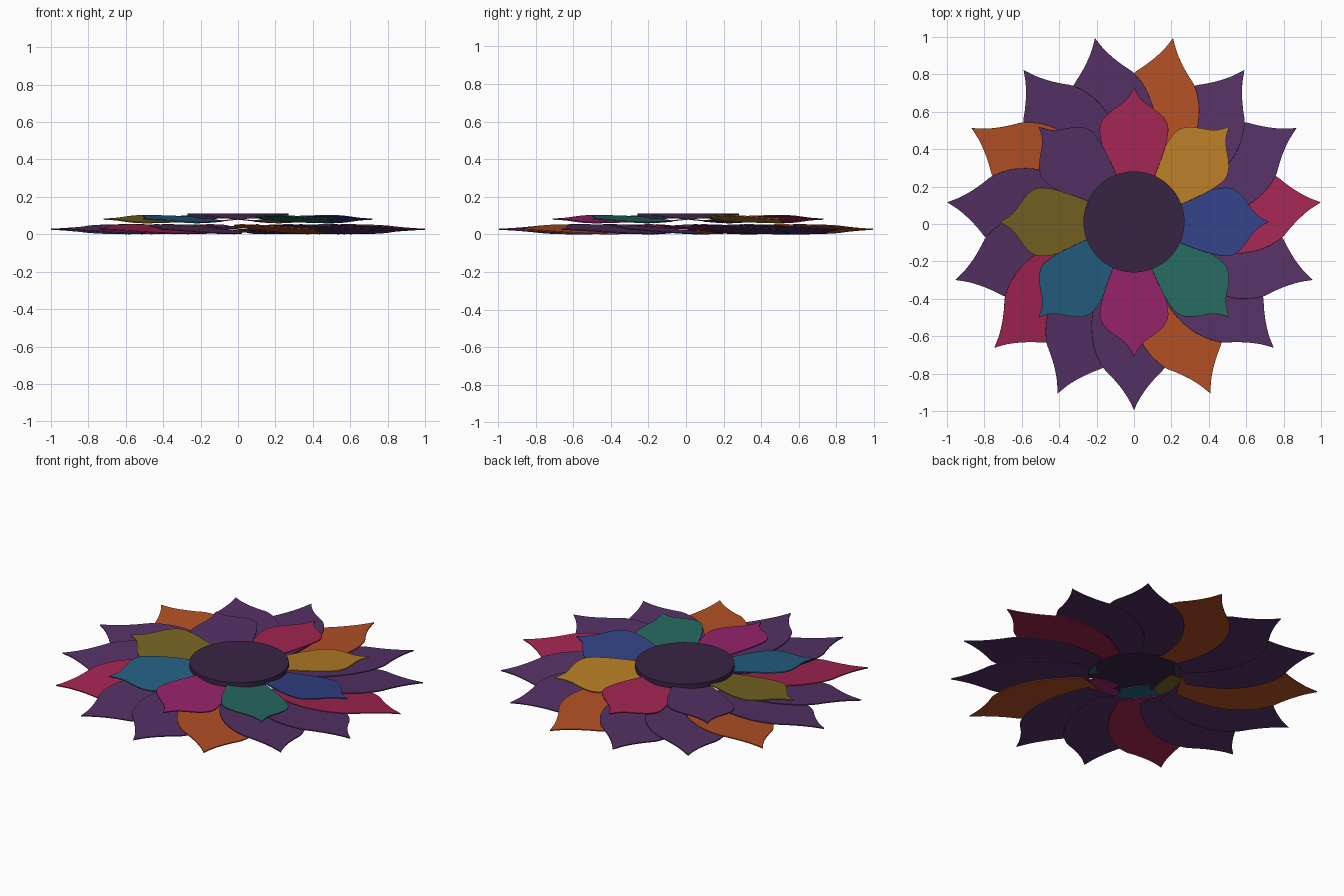
import bpy, bmesh, math
from mathutils import Matrix, Vector

if "Cube" in bpy.data.objects:
    bpy.data.objects.remove(bpy.data.objects["Cube"])

CENTRE_Y = 0.011
TILT = math.radians(6)


def material(name, r, g, b):
    def lin(c):
        c = c / 255
        return c / 12.92 if c <= 0.04045 else ((c + 0.055) / 1.055) ** 2.4
    m = bpy.data.materials.new(name)
    m.diffuse_color = (lin(r), lin(g), lin(b), 1)
    m.use_nodes = True
    m.node_tree.nodes["Principled BSDF"].inputs["Base Color"].default_value = m.diffuse_color
    return m


purple = material("purple", 85, 49, 101)
orange = material("orange", 180, 80, 37)
crimson = material("crimson", 162, 37, 82)
ochre = material("ochre", 182, 125, 38)
blue = material("blue", 49, 65, 133)
green = material("green", 38, 106, 97)
magenta = material("magenta", 153, 35, 108)
teal = material("teal", 36, 95, 129)
olive = material("olive", 119, 99, 35)
dark_purple = material("dark purple", 57, 36, 68)


def smooth_profile(points, steps=5):
    """Catmull-Rom curve through (radius, half width) points."""
    out = []
    for i in range(len(points) - 1):
        p0, p1 = Vector(points[max(i - 1, 0)]), Vector(points[i])
        p2, p3 = Vector(points[i + 1]), Vector(points[min(i + 2, len(points) - 1)])
        for s in range(steps):
            t = s / steps
            out.append(0.5 * (2 * p1 + (p2 - p0) * t + (2 * p0 - 5 * p1 + 4 * p2 - p3) * t * t
                              + (3 * p1 - p0 - 3 * p2 + p3) * t ** 3))
    return out


def petal(name, profile, tip, angle, z, mat, thick=0.006):
    """Flat pointed blade along +x, rolled about its own axis, then swung to angle."""
    half = smooth_profile(profile + [(tip, 0)])
    outline = [(x, -w) for x, w in half] + [(tip, 0)] + [(x, w) for x, w in reversed(half)]
    bm = bmesh.new()
    face = bm.faces.new([bm.verts.new((x, y, -thick / 2)) for x, y in outline])
    top = bmesh.ops.extrude_face_region(bm, geom=[face])
    bmesh.ops.translate(bm, vec=(0, 0, thick),
                        verts=[v for v in top["geom"] if isinstance(v, bmesh.types.BMVert)])
    bmesh.ops.recalc_face_normals(bm, faces=bm.faces)
    # the clockwise edge is raised so that it laps over the next petal
    bm.transform(Matrix.Translation((0, CENTRE_Y, z)) @ Matrix.Rotation(angle, 4, 'Z')
                 @ Matrix.Rotation(-TILT, 4, 'X'))
    mesh = bpy.data.meshes.new(name)
    bm.to_mesh(mesh)
    bm.free()
    mesh.materials.append(mat)
    bpy.context.collection.objects.link(bpy.data.objects.new(name, mesh))


# Lower ring of fifteen large petals, counter-clockwise from the front
outer = [(0.25, 0.13), (0.35, 0.18), (0.45, 0.215), (0.56, 0.228), (0.67, 0.215),
         (0.77, 0.172), (0.83, 0.118), (0.88, 0.075), (0.94, 0.033)]
outer_colours = {1: orange, 4: crimson, 7: orange, 10: orange, 13: crimson}
for i in range(15):
    petal("lower_petal", outer, 1.004, math.radians(-90 + 24 * i), 0.027,
          outer_colours.get(i, purple))

# Upper ring of eight small petals, counter-clockwise from the right
inner = [(0.21, 0.098), (0.26, 0.118), (0.34, 0.148), (0.42, 0.173), (0.5, 0.184),
         (0.55, 0.165), (0.59, 0.125), (0.635, 0.062), (0.67, 0.028)]
inner_colours = [blue, ochre, crimson, purple, olive, teal, magenta, green]
for i, mat in enumerate(inner_colours):
    petal("upper_petal", inner, 0.72, math.radians(45 * i), 0.081, mat)

# Round centre
bpy.ops.mesh.primitive_cylinder_add(vertices=64, radius=0.27, depth=0.028,
                                    location=(0, CENTRE_Y, 0.098))
disc = bpy.context.object
disc.name = "centre_disc"
disc.data.materials.append(dark_purple)
bpy.ops.object.shade_smooth_by_angle()
